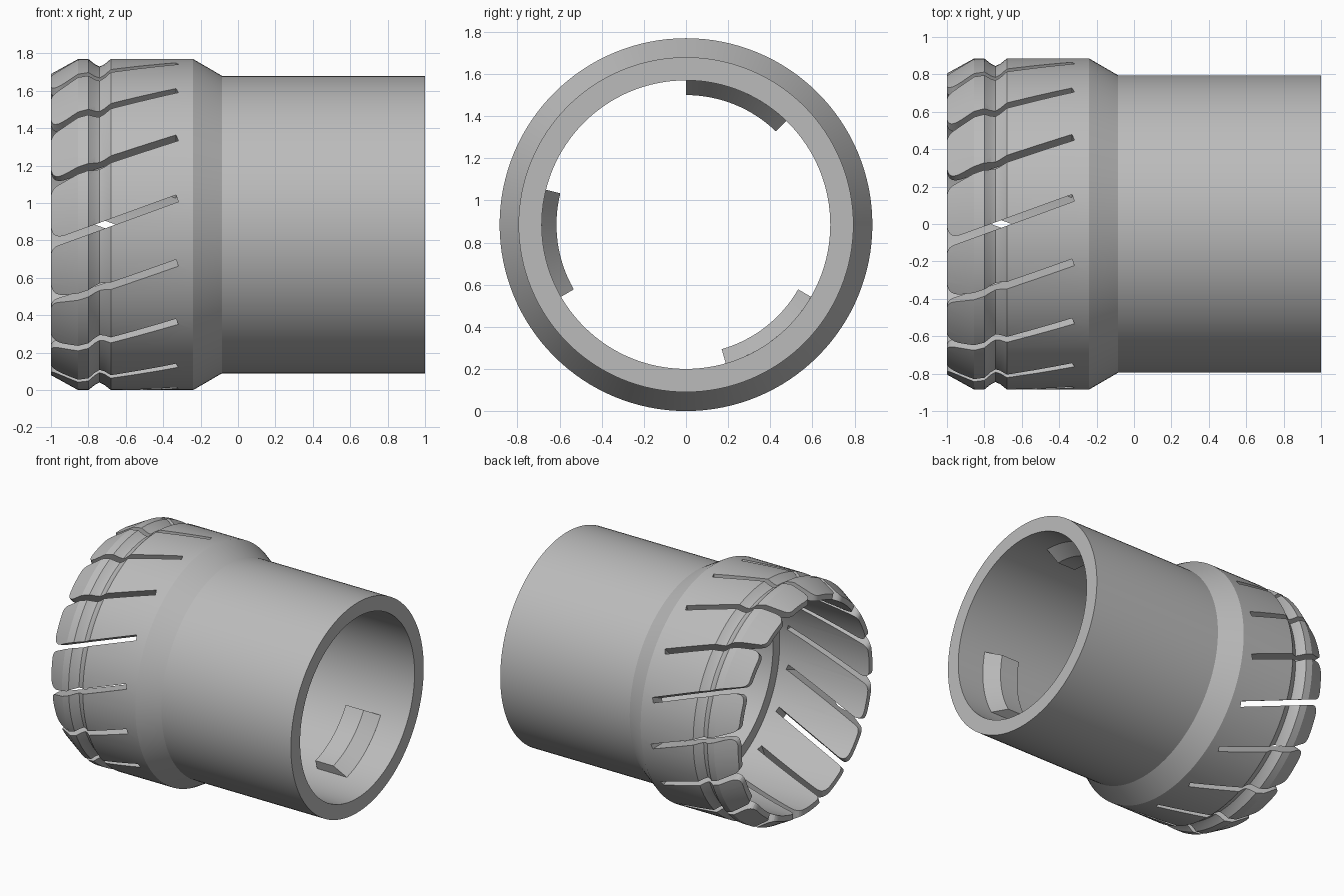
import bpy, bmesh, math
from mathutils import Vector

cube = bpy.data.objects.get("Cube")
if cube:
    bpy.data.objects.remove(cube)

AXIS_Z = 0.885        # height of the tube axis
SLOTS = 16

grey = bpy.data.materials.new("plain_grey")
grey.use_nodes = True
COLOUR = (0.5, 0.5, 0.5, 1)
grey.diffuse_color = COLOUR
grey.node_tree.nodes["Principled BSDF"].inputs["Base Color"].default_value = COLOUR


def make_object(name, bm):
    bmesh.ops.recalc_face_normals(bm, faces=bm.faces)
    mesh = bpy.data.meshes.new(name)
    bm.to_mesh(mesh)
    bm.free()
    mesh.materials.append(grey)
    obj = bpy.data.objects.new(name, mesh)
    bpy.context.collection.objects.link(obj)
    return obj


def smooth(obj):
    bpy.ops.object.select_all(action="DESELECT")
    obj.select_set(True)
    bpy.context.view_layer.objects.active = obj
    bpy.ops.object.shade_smooth_by_angle(angle=math.radians(20))


def revolve(name, profile, start, sweep, steps):
    """Sweep a closed (x, radius) profile around the tube axis."""
    bm = bmesh.new()
    closed = sweep == 360
    rings = []
    for i in range(steps if closed else steps + 1):
        a = math.radians(start + sweep * i / steps)
        rings.append([bm.verts.new((x, r * math.cos(a), AXIS_Z + r * math.sin(a)))
                      for x, r in profile])
    n = len(profile)
    for i in range(steps):
        a, b = rings[i], rings[(i + 1) % len(rings)]
        for j in range(n):
            k = (j + 1) % n
            bm.faces.new((a[j], a[k], b[k], b[j]))
    if not closed:
        bm.faces.new(rings[0])
        bm.faces.new(rings[-1])
    return make_object(name, bm)


def fillet(a, corner, b, steps=7):
    """Rounded corner running from a to b."""
    ts = [i / steps for i in range(steps + 1)]
    return [a * (1 - t) ** 2 + corner * 2 * t * (1 - t) + b * t * t for t in ts]


# Tube with a wider, grooved collar
body = revolve("tube_body", [
    (1, 0.795), (-0.085, 0.795), (-0.24, 0.885), (-0.68, 0.885),
    (-0.715, 0.857), (-0.74, 0.845), (-0.765, 0.857), (-0.8, 0.885),
    (-0.855, 0.885), (-1, 0.805), (-1, 0.765), (-0.25, 0.765),
    (-0.25, 0.685), (1, 0.685)], 0, 360, 128)

# Slanted slot outline with a rounded mouth, as (along axis, around axis)
tilt = math.radians(20)
along = Vector((math.cos(tilt), math.sin(tilt)))
across = Vector((-math.sin(tilt), math.cos(tilt)))
pivot = Vector((-0.71, 0))
half, radius = 0.019, 0.06
end = pivot + along * (0.385 / math.cos(tilt))
up = Vector((0, 1))


def mouth(side):
    edge = pivot + across * half * side
    corner = edge + along * ((-1 - edge.x) / along.x)
    inside = math.pi / 2 - tilt * side
    reach = radius / math.tan(inside / 2)
    rim = corner + up * reach * side
    return [rim + Vector((-0.05, 0))] + fillet(rim, corner, corner + along * reach)


outline = mouth(1) + [end + across * half, end - across * half] + mouth(-1)[::-1]

# All slot cutters in one helper mesh
bm = bmesh.new()
for s in range(SLOTS):
    a = math.pi + 2 * math.pi * s / SLOTS
    out = Vector((0, math.cos(a), math.sin(a)))
    tangent = Vector((0, math.sin(a), -math.cos(a)))
    layers = []
    for r in (0.7, 0.96):
        layers.append([bm.verts.new(Vector((p.x, 0, AXIS_Z)) + tangent * p.y + out * r)
                       for p in outline])
    low, high = layers
    bm.faces.new(low)
    bm.faces.new(high)
    for j in range(len(outline)):
        k = (j + 1) % len(outline)
        bm.faces.new((low[j], low[k], high[k], high[j]))
cutter = make_object("slot_cutter", bm)
cutter.hide_render = True

# Cut the collar into petals
cut = body.modifiers.new("slots", "BOOLEAN")
cut.operation = "DIFFERENCE"
cut.solver = "EXACT"
cut.object = cutter
bpy.context.view_layer.objects.active = body
bpy.ops.object.modifier_apply(modifier=cut.name)
bpy.data.objects.remove(cutter)
smooth(body)

# Three ramped locking tabs inside the tube
for i in range(3):
    tab = revolve(f"locking_tab_{i + 1}", [
        (0.53, 0.69), (0.53, 0.615), (0.68, 0.615), (0.78, 0.685), (0.78, 0.69)],
        46 + 120 * i, 44, 16)
    smooth(tab)
